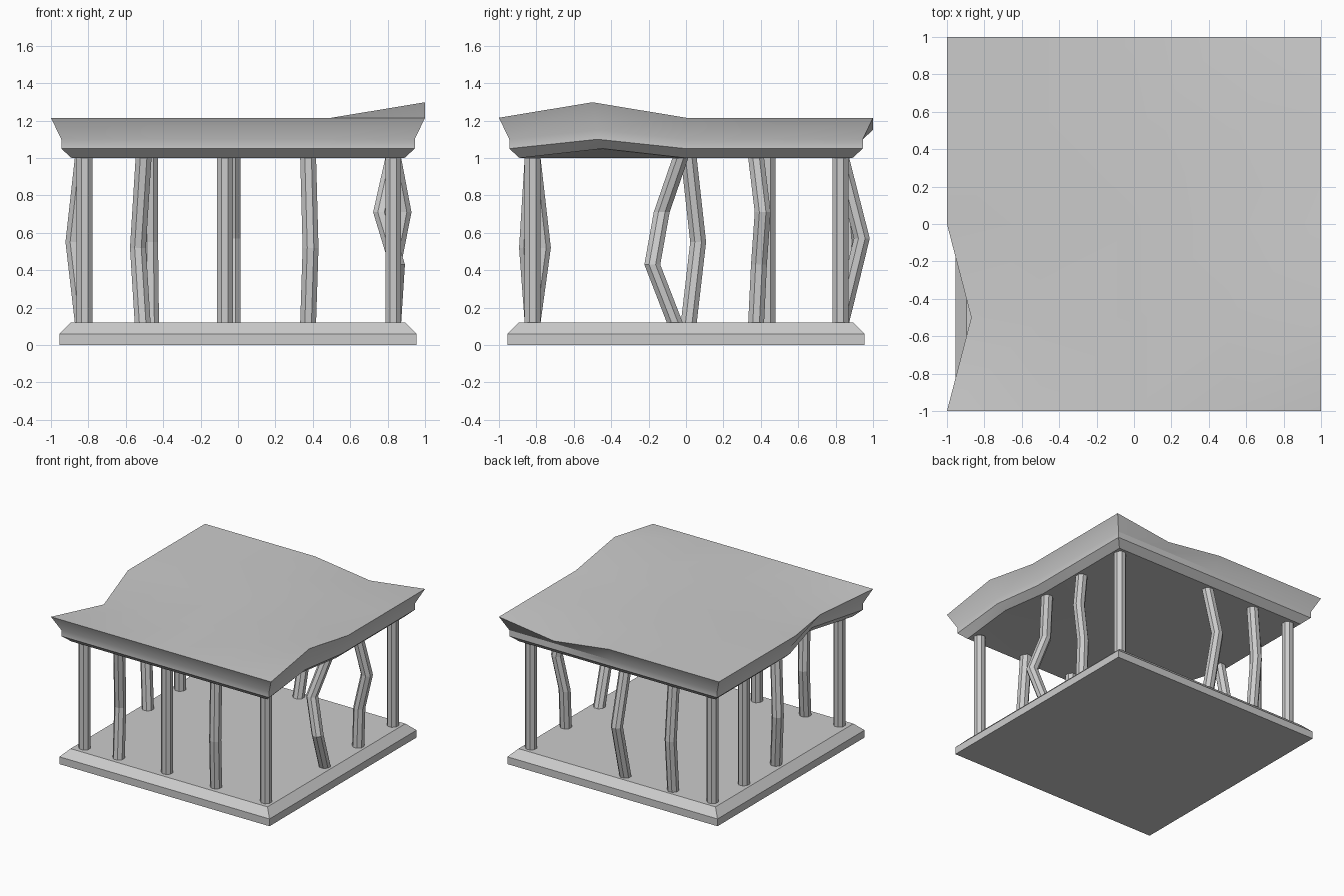
import bpy, bmesh, math

if "Cube" in bpy.data.objects:
    bpy.data.objects.remove(bpy.data.objects["Cube"])


def finish(name, bm, smooth=False):
    bmesh.ops.recalc_face_normals(bm, faces=bm.faces)
    mesh = bpy.data.meshes.new(name)
    bm.to_mesh(mesh)
    bm.free()
    ob = bpy.data.objects.new(name, mesh)
    bpy.context.collection.objects.link(ob)
    if smooth:
        bpy.ops.object.select_all(action='DESELECT')
        ob.select_set(True)
        bpy.context.view_layer.objects.active = ob
        bpy.ops.object.shade_smooth_by_angle(angle=math.radians(30))
    return ob


def slab(name, profile, n, warp={}, smooth=False):
    """Square slab from a (half width, z) profile, sides split n times.
    warp maps a grid cell (i, j) to a shift per profile level."""
    bm = bmesh.new()
    v = {}
    last = len(profile) - 1
    for k, (h, z) in enumerate(profile):
        for i in range(n + 1):
            for j in range(n + 1):
                rim = i in (0, n) or j in (0, n)
                if rim or k in (0, last):
                    d = warp.get((i, j), [(0, 0, 0)] * (last + 1))[k]
                    v[k, i, j] = bm.verts.new((h * (2 * i / n - 1) + d[0],
                                               h * (2 * j / n - 1) + d[1], z + d[2]))
    # bottom and top
    for k in (0, last):
        for i in range(n):
            for j in range(n):
                bm.faces.new([v[k, i, j], v[k, i + 1, j],
                              v[k, i + 1, j + 1], v[k, i, j + 1]])
    # side moulding
    loop = ([(i, 0) for i in range(n)] + [(n, j) for j in range(n)]
            + [(i, n) for i in range(n, 0, -1)] + [(0, j) for j in range(n, 0, -1)])
    for k in range(last):
        for a, b in zip(loop, loop[1:] + loop[:1]):
            bm.faces.new([v[(k, *a)], v[(k, *b)], v[(k + 1, *b)], v[(k + 1, *a)]])
    return finish(name, bm, smooth)


def column(name, path, r=0.046, sides=8):
    """Octagonal post swept through horizontal rings along a bent path."""
    bm = bmesh.new()
    rings = []
    for x, y, z in path:
        rings.append([bm.verts.new((x + r * math.cos((s + .5) * math.tau / sides),
                                    y + r * math.sin((s + .5) * math.tau / sides), z))
                      for s in range(sides)])
    for a, b in zip(rings, rings[1:]):
        for s in range(sides):
            t = (s + 1) % sides
            bm.faces.new([a[s], a[t], b[t], b[s]])
    bm.faces.new(rings[0])
    bm.faces.new(rings[-1])
    return finish(name, bm)


LOW, HIGH = 0.12, 1.0

# Stepped base
slab("base", [(.955, 0), (.955, .06), (.895, .12)], 1)

# Worn roof: lifted right edge, dented left edge, sagging back edge
slab("roof", [(.89, 1.0), (.945, 1.05), (.945, 1.10), (1.0, 1.215)], 4, {
    (4, 1): [(0, 0, .05)] * 3 + [(0, 0, .083)],
    (0, 1): [(.13, 0, 0)] * 3 + [(.13, 0, -.055)],
    (3, 4): [(0, 0, 0)] * 3 + [(0, 0, -.065)],
}, smooth=True)

# Straight corner columns
for side, sx in (("left", -.82), ("right", .83)):
    for end, sy in (("front", -.82), ("back", .825)):
        column(f"{end}_{side}_column", [(sx, sy, LOW), (sx, sy, HIGH)])

# Side columns: foot, bend points, head position
bent = {
    "front_column_1": ((-.51, -.82), [(-.535, -.765, .52)], (-.505, -.82)),
    "front_column_2": ((-.07, -.82), [], (-.07, -.82)),
    "front_column_3": ((.375, -.82), [(.388, -.85, .52)], (.375, -.82)),
    "back_column_1": ((-.465, .83), [(-.47, .87, .55)], (-.47, .83)),
    "back_column_2": ((-.03, .83), [(-.03, .94, .57)], (-.03, .83)),
    "right_column_1": ((.83, -.06), [(.85, -.18, .43), (.765, -.13, .71)], (.83, -.03)),
    "right_column_2": ((.83, .375), [(.83, .39, .43), (.885, .41, .71)], (.83, .375)),
    "left_column_1": ((-.83, .015), [(-.88, .065, .55)], (-.83, .015)),
    "left_column_2": ((-.83, .435), [], (-.83, .435)),
}
for name, (foot, bends, head) in bent.items():
    column(name, [(*foot, LOW), *bends, (*head, HIGH)])
